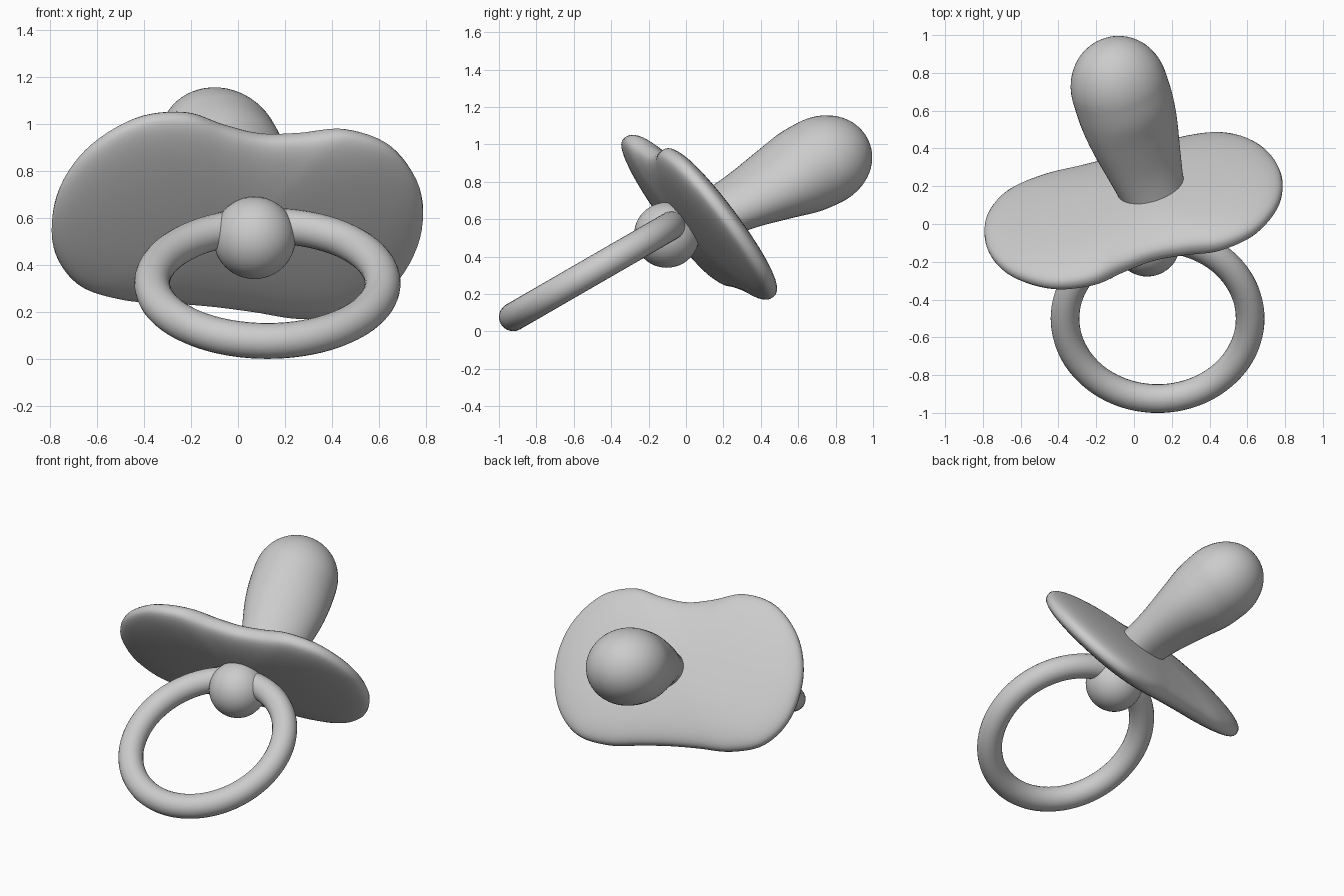
import bpy, bmesh, math
from mathutils import Vector

if "Cube" in bpy.data.objects:
    bpy.data.objects.remove(bpy.data.objects["Cube"])

# Tilted frame of the dummy: U along the shield, V up the shield, N towards the teat
U = Vector((0.97, 0.265, -0.103)).normalized()
V = Vector((0.16, -0.58, 0.80))
V = (V - U * V.dot(U)).normalized()
N = V.cross(U)
C = Vector((0.002, 0.067, 0.605))


def catmull(pts, steps, closed):
    """Smooth curve through a few points."""
    out, n = [], len(pts)
    pts = [Vector(p) for p in pts]
    for i in range(n if closed else n - 1):
        if closed:
            a, b, c, d = (pts[(i + k) % n] for k in (-1, 0, 1, 2))
        else:
            a, b, c, d = (pts[min(max(i + k, 0), n - 1)] for k in (-1, 0, 1, 2))
        for s in range(steps):
            t = s / steps
            out.append(0.5 * (2 * b + (c - a) * t + (2 * a - 5 * b + 4 * c - d) * t ** 2
                              + (3 * b - a - 3 * c + d) * t ** 3))
    if not closed:
        out.append(pts[-1])
    return out


def loft(name, rings, start, end):
    """Skin a list of closed rings, closed by a point at each end."""
    bm = bmesh.new()
    rows = [[bm.verts.new(p) for p in r] for r in rings]
    n = len(rows[0])
    for a, b in zip(rows, rows[1:]):
        for i in range(n):
            bm.faces.new((a[i], a[(i + 1) % n], b[(i + 1) % n], b[i]))
    for row, tip in ((rows[0], start), (rows[-1], end)):
        v = bm.verts.new(tip)
        for i in range(n):
            bm.faces.new((row[i], row[(i + 1) % n], v))
    bmesh.ops.recalc_face_normals(bm, faces=bm.faces)
    for f in bm.faces:
        f.smooth = True
    me = bpy.data.meshes.new(name)
    bm.to_mesh(me)
    bm.free()
    ob = bpy.data.objects.new(name, me)
    bpy.context.collection.objects.link(ob)
    return ob


# Shield: bean-shaped lens with a deeper dip on its upper edge
BACK, FRONT = 0.12, 0.1
half = [(0, 0.43), (0.17, 0.455), (0.36, 0.5), (0.57, 0.44), (0.74, 0.25), (0.805, 0.0),
        (0.755, -0.26), (0.61, -0.43), (0.40, -0.485), (0.18, -0.475), (0, -0.47)]
outline = catmull(half + [(-x, y) for x, y in half[-2:0:-1]], 6, True)
rings = []
for k in range(1, 32):
    a = math.pi * k / 32
    s, c = math.sin(a), math.cos(a)
    h = BACK * c ** 0.8 if c > 0 else -FRONT * (-c) ** 0.75
    rings.append([C + U * p.x * s + V * p.y * s + N * h for p in outline])
loft("shield", rings, C + N * BACK, C - N * FRONT)

# Teat: oval neck swelling into a bulb, rolled slightly about its axis
D = Vector((-0.28, 0.866, 0.435)).normalized()
A = (U - D * U.dot(D)).normalized()
B = A.cross(D)
roll = math.radians(14)
A, B = A * math.cos(roll) - B * math.sin(roll), B * math.cos(roll) + A * math.sin(roll)
P0 = Vector((0.112, 0.135, 0.612))
BULB = (0.26, 0.238)
prof = catmull([(-0.06, 0.175, 0.13), (0.05, 0.18, 0.132), (0.2, 0.208, 0.147), (0.4, 0.246, 0.19),
                (0.55, 0.26, 0.228), (0.68, *BULB)], 5, False)
for k in range(1, 18):
    a = math.pi / 2 * k / 18
    r = math.cos(a) ** 0.95
    prof.append(Vector((0.68 + 0.282 * math.sin(a), BULB[0] * r, BULB[1] * r)))
rings = []
for t, ra, rb in prof:
    rings.append([P0 + D * t + A * ra * math.cos(q) + B * rb * math.sin(q)
                  for q in (2 * math.pi * i / 48 for i in range(48))])
loft("teat", rings, P0 - D * 0.06, P0 + D * 0.962)

# Knob that holds the ring
bpy.ops.mesh.primitive_uv_sphere_add(segments=48, ring_count=24, radius=0.175,
                                     location=(0.07, -0.103, 0.515))
bpy.context.object.name = "knob"
bpy.ops.object.shade_smooth()

# Handle ring, tilted thirty degrees
bpy.ops.mesh.primitive_torus_add(major_segments=96, minor_segments=24, major_radius=0.49,
                                 minor_radius=0.076, location=(0.125, -0.5, 0.322),
                                 rotation=(math.radians(30), 0, 0))
bpy.context.object.name = "handle_ring"
bpy.ops.object.shade_smooth()
